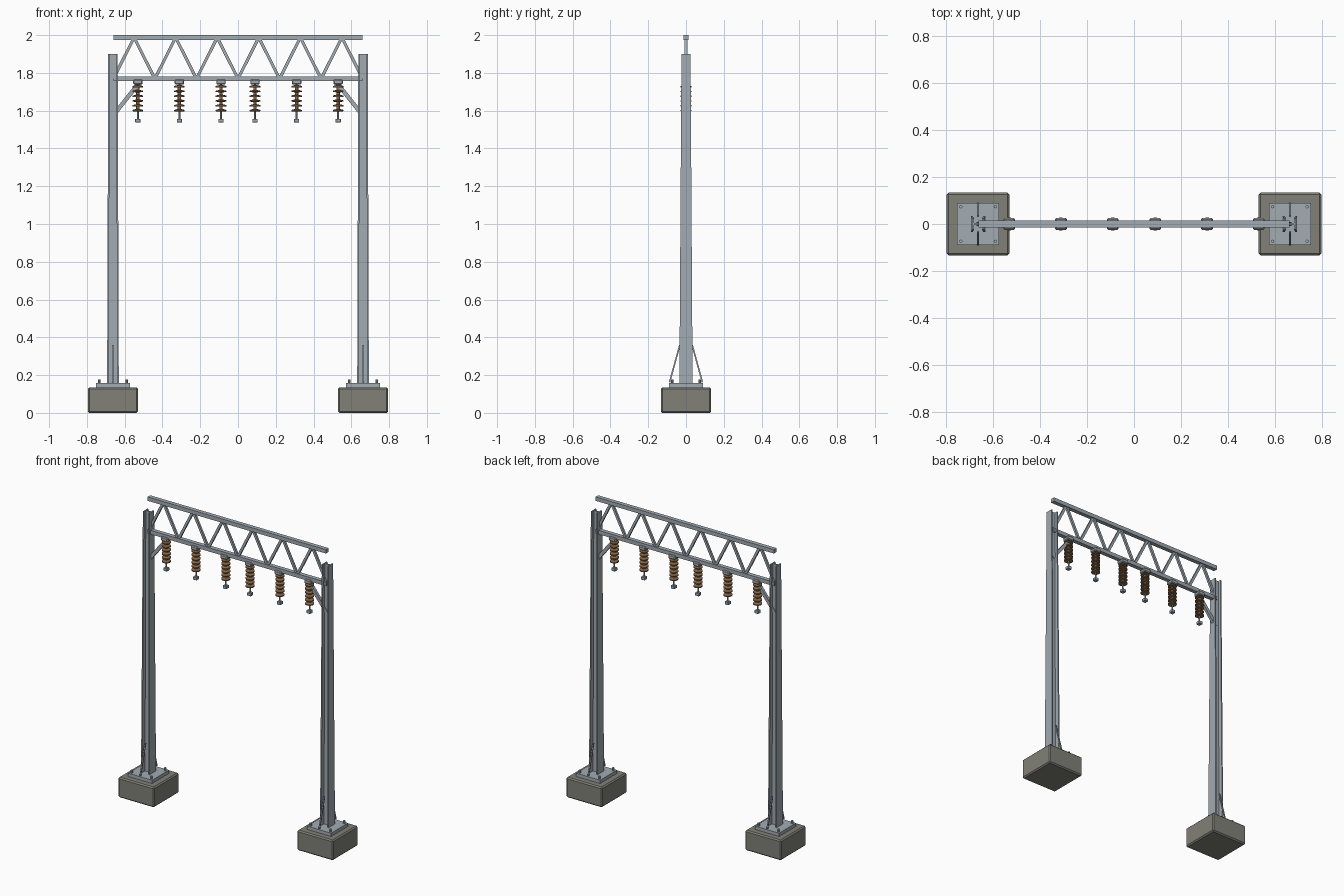
import bpy, bmesh, math
from mathutils import Vector

if "Cube" in bpy.data.objects:
    bpy.data.objects.remove(bpy.data.objects["Cube"])


def material(name, rgb):
    m = bpy.data.materials.new(name)
    m.diffuse_color = (*rgb, 1)
    m.use_nodes = True
    m.node_tree.nodes["Principled BSDF"].inputs["Base Color"].default_value = m.diffuse_color
    return m


STEEL = material("galvanised_steel", (0.36, 0.41, 0.45))
CONCRETE = material("concrete", (0.22, 0.22, 0.19))
BROWN = material("brown_porcelain", (0.27, 0.15, 0.07))
COL_X = 0.662


def finish(bm, name, mat):
    bmesh.ops.recalc_face_normals(bm, faces=bm.faces)
    me = bpy.data.meshes.new(name)
    bm.to_mesh(me)
    bm.free()
    ob = bpy.data.objects.new(name, me)
    bpy.context.collection.objects.link(ob)
    me.materials.append(mat)
    return ob


def box(name, centre, size, mat=STEEL, bevel=0.0):
    bm = bmesh.new()
    bmesh.ops.create_cube(bm, size=1)
    bmesh.ops.scale(bm, vec=size, verts=bm.verts)
    ob = finish(bm, name, mat)
    ob.location = centre
    if bevel:
        mod = ob.modifiers.new("bevel", 'BEVEL')
        mod.width, mod.segments = bevel, 1
    return ob


def bar(name, a, b, width, depth):
    # width is measured in the x-z plane, depth along y for bars lying in it
    a, b = Vector(a), Vector(b)
    d = b - a
    ob = box(name, (a + b) / 2, (width, depth, d.length))
    ob.rotation_euler = d.to_track_quat('Z', 'Y').to_euler()
    if abs(d.y) < 1e-6:
        ob.rotation_euler = (0, math.atan2(d.x, d.z), 0)
    return ob


def lathe(name, profile, centre, mat, sides=16):
    bm = bmesh.new()
    rings = [[bm.verts.new((r * math.cos(2 * math.pi * i / sides),
                            r * math.sin(2 * math.pi * i / sides), z))
              for i in range(sides)] for r, z in profile]
    for lo, hi in zip(rings, rings[1:]):
        for i in range(sides):
            j = (i + 1) % sides
            bm.faces.new((lo[i], lo[j], hi[j], hi[i]))
    bm.faces.new(rings[0])
    bm.faces.new(rings[-1])
    ob = finish(bm, name, mat)
    ob.location = centre
    return ob


def i_section(hx, hy, flange=0.008, web=0.004):
    q = [(hx, hy), (hx - flange, hy), (hx - flange, web)]
    return (q + [(-x, y) for x, y in reversed(q)] + [(-x, -y) for x, y in q]
            + [(x, -y) for x, y in reversed(q)])


def column(name, x):
    bm = bmesh.new()
    lo = [bm.verts.new((px, py, 0.155)) for px, py in i_section(0.031, 0.035)]
    hi = [bm.verts.new((px, py, 1.9)) for px, py in i_section(0.025, 0.024)]
    n = len(lo)
    for i in range(n):
        j = (i + 1) % n
        bm.faces.new((lo[i], lo[j], hi[j], hi[i]))
    bm.faces.new(lo)
    bm.faces.new(hi)
    finish(bm, name, STEEL).location.x = x


# Footings, base plates, columns, struts and knee braces
for side, s in (("left", -1), ("right", 1)):
    x = s * COL_X
    box(f"{side}_footing", (x, 0, 0.0675), (0.266, 0.266, 0.135), CONCRETE, 0.008)
    box(f"{side}_base_plate", (x, 0, 0.146), (0.178, 0.178, 0.022))
    column(f"{side}_column", x)
    for dx in (-1, 1):
        for dy in (-1, 1):
            lathe(f"{side}_anchor_bolt", [(0.007, 0.15), (0.007, 0.176)],
                  (x + dx * 0.073, dy * 0.073, 0), STEEL, 8)
    for dy in (-1, 1):
        bar(f"{side}_base_strut", (x, dy * 0.087, 0.162), (x, dy * 0.033, 0.358), 0.008, 0.008)
    bar(f"{side}_knee_brace", (s * 0.66, 0, 1.575), (s * 0.515, 0, 1.758), 0.022, 0.018)

# Truss chords and zigzag web
box("top_chord", (0, 0, 1.987), (1.32, 0.028, 0.026))
box("bottom_chord", (0, 0, 1.769), (1.32, 0.028, 0.026))
for k in range(6):
    x0 = -0.66 + 0.22 * k
    bar("truss_diagonal", (x0, 0, 1.769), (x0 + 0.11, 0, 1.987), 0.016, 0.014)
    bar("truss_diagonal", (x0 + 0.11, 0, 1.987), (x0 + 0.22, 0, 1.769), 0.016, 0.014)

# Hanging insulators: clamp, rod, ribbed stack, end fitting
ribs = []
for i in range(6):
    z = 1.602 + 0.0253 * i
    ribs += [(0.009, z - 0.006), (0.028, z - 0.005), (0.028, z + 0.002), (0.009, z + 0.007)]
for x in (-0.53, -0.31, -0.09, 0.09, 0.31, 0.53):
    box("insulator_clamp", (x, 0, 1.752), (0.05, 0.05, 0.027), STEEL, 0.005)
    lathe("insulator_rod", [(0.005, 1.55), (0.005, 1.75)], (x, 0, 0), STEEL, 8)
    lathe("insulator_stack", ribs, (x, 0, 0), BROWN)
    box("insulator_end_fitting", (x, 0, 1.547), (0.028, 0.028, 0.02), STEEL, 0.002)
